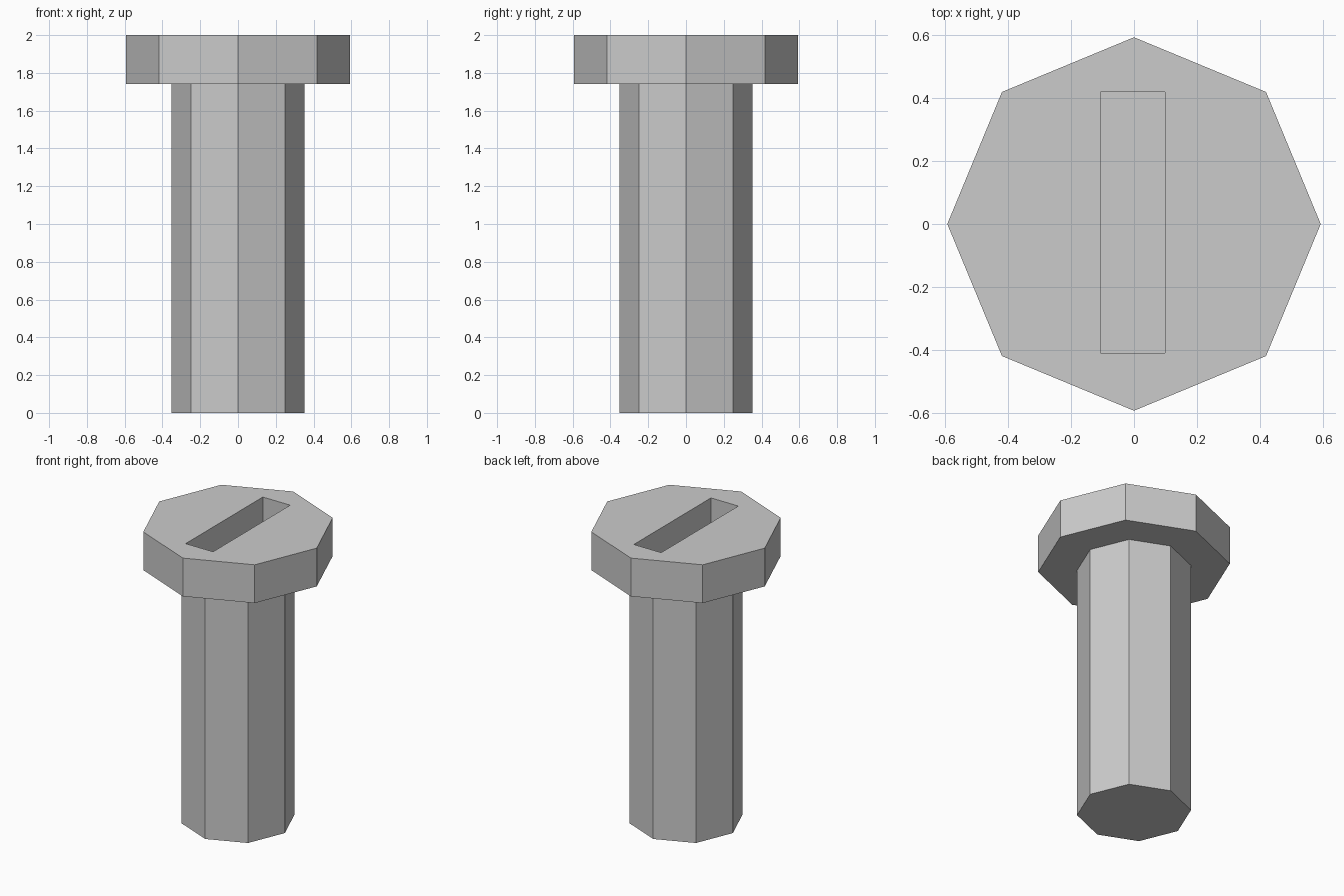
import bpy, bmesh
from math import cos, sin, tau

if "Cube" in bpy.data.objects:
    bpy.data.objects.remove(bpy.data.objects["Cube"])

SIDES = 8
PROFILE = [(0.352, 0.0), (0.352, 1.74), (0.592, 1.74), (0.592, 2.0)]  # radius, height


def new_object(name, bm):
    bmesh.ops.recalc_face_normals(bm, faces=bm.faces)
    mesh = bpy.data.meshes.new(name)
    bm.to_mesh(mesh)
    bm.free()
    obj = bpy.data.objects.new(name, mesh)
    bpy.context.collection.objects.link(obj)
    return obj


# Bolt: octagonal shank and head turned from one profile
bm = bmesh.new()
rings = [[bm.verts.new((r * cos(tau * i / SIDES), r * sin(tau * i / SIDES), z))
          for i in range(SIDES)] for r, z in PROFILE]
for low, high in zip(rings, rings[1:]):
    for i in range(SIDES):
        j = (i + 1) % SIDES
        bm.faces.new((low[i], low[j], high[j], high[i]))
bm.faces.new(rings[0][::-1])
bm.faces.new(rings[-1])
bolt = new_object("slotted_bolt", bm)

# Screwdriver slot, cut 0.2 deep into the head
bm = bmesh.new()
bmesh.ops.create_cube(bm, size=1.0)
bmesh.ops.scale(bm, vec=(0.206, 0.828, 0.4), verts=bm.verts)
bmesh.ops.translate(bm, vec=(-0.004, 0.005, 2.0), verts=bm.verts)
cutter = new_object("slot_cutter", bm)
cutter.hide_render = True
cutter.display_type = 'WIRE'

cut = bolt.modifiers.new("slot", 'BOOLEAN')
cut.operation = 'DIFFERENCE'
cut.solver = 'EXACT'
cut.object = cutter
